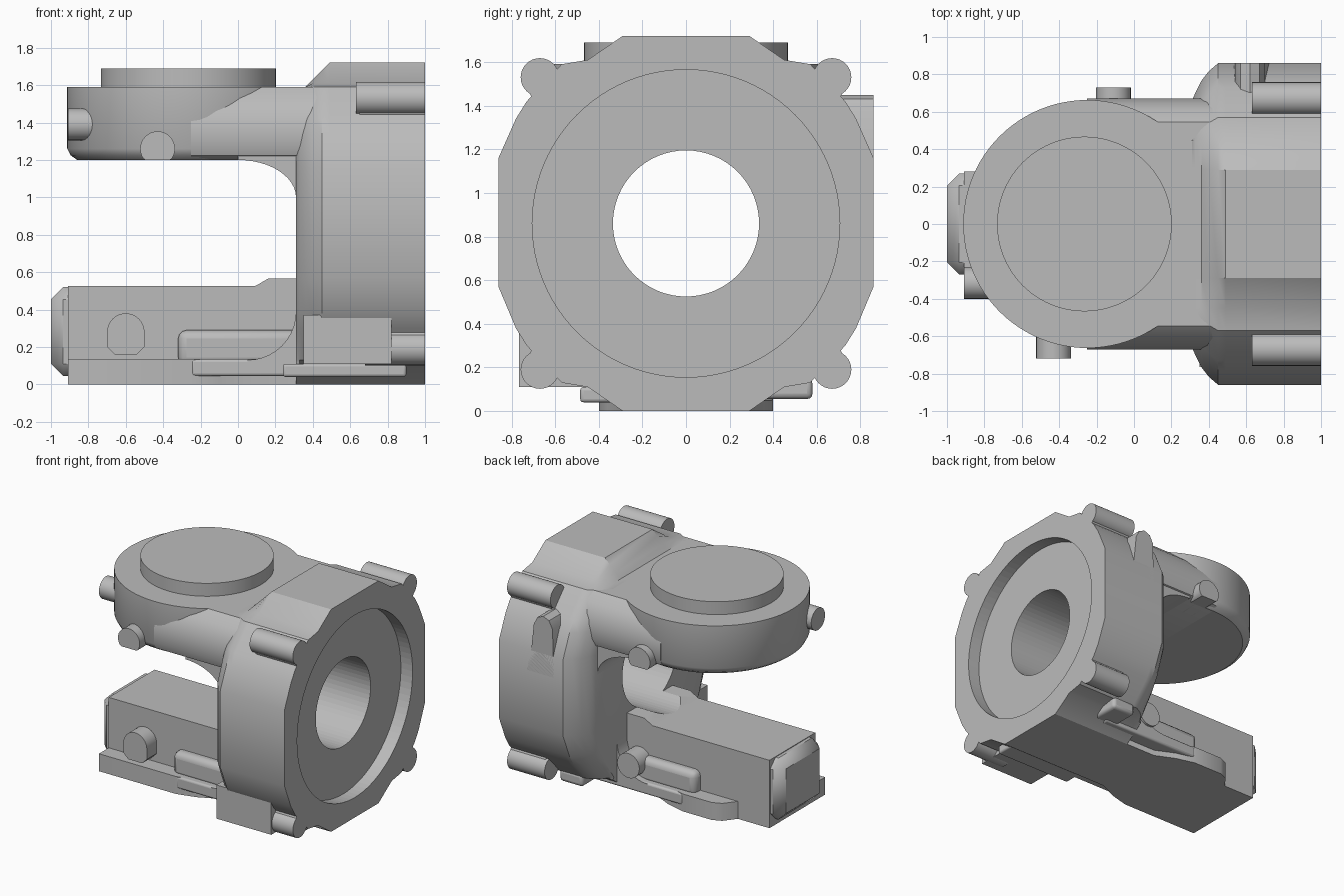
import bpy, bmesh, math
from mathutils import Vector

cube = bpy.data.objects.get("Cube")
if cube:
    bpy.data.objects.remove(cube)

grey = bpy.data.materials.new("cast_grey")
grey.use_nodes = True
tone = (0.5, 0.5, 0.5, 1)
grey.diffuse_color = tone
grey.node_tree.nodes["Principled BSDF"].inputs["Base Color"].default_value = tone


def loft(name, rings, bevel=0, segments=3):
    """Closed solid through matching rings of points."""
    bm = bmesh.new()
    loops = [[bm.verts.new(p) for p in ring] for ring in rings]
    n = len(loops[0])
    for a, b in zip(loops, loops[1:]):
        for i in range(n):
            j = (i + 1) % n
            bm.faces.new((a[i], a[j], b[j], b[i]))
    bm.faces.new(loops[0])
    bm.faces.new(loops[-1])
    bmesh.ops.recalc_face_normals(bm, faces=bm.faces)
    mesh = bpy.data.meshes.new(name)
    bm.to_mesh(mesh)
    bm.free()
    mesh.materials.append(grey)
    ob = bpy.data.objects.new(name, mesh)
    bpy.context.collection.objects.link(ob)
    if bevel:
        mod = ob.modifiers.new("rounding", "BEVEL")
        mod.width, mod.segments = bevel, segments
    return ob


def place(axis, u, v, w):
    """Point with w along the axis and u, v in the other two, in order."""
    return {"x": (w, u, v), "y": (u, w, v), "z": (u, v, w)}[axis]


def extrude(name, axis, outline, lo, hi, bevel=0, segments=3):
    return loft(name, [[place(axis, u, v, w) for u, v in outline] for w in (lo, hi)], bevel, segments)


def circle(u, v, r, n=32):
    return [(u + r * math.cos(math.tau * i / n), v + r * math.sin(math.tau * i / n)) for i in range(n)]


def cylinder(name, axis, u, v, r, lo, hi, bevel=0, n=32):
    return extrude(name, axis, circle(u, v, r, n), lo, hi, bevel)


def box(name, x, y, z, bevel=0, segments=3):
    outline = [(x[0], y[0]), (x[1], y[0]), (x[1], y[1]), (x[0], y[1])]
    return extrude(name, "z", outline, *z, bevel, segments)


def cut(target, cutter):
    cutter.hide_render = True
    cutter.hide_set(True)
    cutter.display_type = "WIRE"
    mod = target.modifiers.new("cut", "BOOLEAN")
    mod.operation, mod.object, mod.solver = "DIFFERENCE", cutter, "EXACT"


# Main housing, narrowing toward the yoke, with a sloped top step
half = [(0.29, 0), (0.45, 0.11), (0.57, 0.13), (0.73, 0.3), (0.78, 0.38), (0.86, 0.57),
        (0.86, 1.16), (0.78, 1.34), (0.73, 1.42), (0.57, 1.59), (0.45, 1.61), (0.29, 1.72)]
profile = half + [(-y, z) for y, z in reversed(half)]
stations = [(0.31, 0.77), (0.33, 0.82), (0.36, 0.89), (0.4, 0.95), (0.45, 1), (0.49, 1), (1, 1)]
rings = []
for x, s in stations:
    top = max(1.59, 1.59 + x - 0.36)
    rings.append([(x, y * (s if abs(y) > 0.5 else 1), min(z, top)) for y, z in profile])
housing = loft("housing", rings)
bore = cylinder("bore_cutter", "x", 0, 0.86, 0.335, -0.02, 1.2, n=64)
recess = cylinder("recess_cutter", "x", 0, 0.86, 0.705, 0.9, 1.2, n=96)
cut(housing, bore)
cut(housing, recess)

# Four bolt lobes at the flange corners
for side in (-1, 1):
    for level, z, start in (("upper", 1.53, 0.63), ("lower", 0.19, 0.68)):
        label = "left" if side > 0 else "right"
        cylinder(f"{level}_lobe_{label}", "x", side * 0.67, z, 0.088, start, 1)
        inner = 0.86 + (z - 0.86) * 0.93
        cylinder(f"{level}_lobe_root_{label}", "x", side * 0.63, inner, 0.09, start + 0.02, 1)

# Upper arm: round head with chamfered underside, raised cap and neck
head = [[(x, y, z) for x, y in circle(-0.25, 0, r, 96)]
        for z, r in ((1.2, 0.61), (1.225, 0.645), (1.26, 0.663), (1.59, 0.663))]
loft("upper_head", head)
cylinder("head_cap", "z", -0.265, 0, 0.467, 1.55, 1.69, n=96)
neck_half = [(0.6, 1.2), (0.65, 1.225), (0.67, 1.28), (0.67, 1.38), (0.65, 1.46), (0.61, 1.53), (0.545, 1.59)]
extrude("upper_neck", "x", neck_half + [(-y, z) for y, z in reversed(neck_half)], -0.25, 0.42)

# Curved fillet between the neck and the housing
arc = [(0.31 * math.sin(a), 1 + 0.2 * math.cos(a)) for a in (math.pi * i / 24 for i in range(13))]
fillet = extrude("neck_fillet", "y", arc + [(0.42, 1), (0.42, 1.25), (0, 1.25)], -0.64, 0.64)
cut(fillet, bore)

# Round pads on the upper arm, flush with its underside
pad = [(u, max(v, 1.2)) for u, v in circle(0, 1.26, 0.093)]
extrude("upper_front_pad", "y", [(u - 0.43, v) for u, v in pad], -0.72, -0.45)
extrude("upper_back_pad", "y", [(u - 0.11, v) for u, v in pad], 0.45, 0.73)
cylinder("upper_end_pad", "x", -0.315, 1.39, 0.085, -0.91, -0.6)

# Lower arm: beam, base plate and chamfered end
beam = box("lower_beam", (-0.91, 0.45), (-0.28, 0.28), (0.02, 0.525))
step = extrude("beam_step", "y", [(0.04, 0.5), (0.1, 0.53), (0.16, 0.565), (0.4, 0.565), (0.4, 0.5)], -0.28, 0.28)
cut(step, bore)
base = [(-0.91, -0.4), (-0.25, -0.4), (-0.1, -0.36), (0.05, -0.29), (0.95, -0.29), (0.95, 0.29),
        (0.05, 0.29), (-0.1, 0.36), (-0.25, 0.4), (-0.5, 0.4), (-0.57, 0.37), (-0.64, 0.28), (-0.91, 0.28)]
extrude("base_plate", "z", base, 0, 0.135)
box("beam_end", (-1, -0.8), (-0.27, 0.27), (0.045, 0.52), 0.065, 1)

# Ledges, ribs and curved webs along both sides of the beam
web_arc = [(0.31 - 0.26 * math.cos(a), 0.39 - 0.26 * math.sin(a))
           for a in (math.pi / 2 * (1 - i / 10) for i in range(11))]
web_arc = [(0.62 - x, z) for x, z in web_arc]
web_arc = [(0.05 + (x - 0.31), z) for x, z in web_arc]
for side, label in ((-1, "right"), (1, "left")):
    near, far = sorted((side * 0.2, side * 0.4))
    box(f"side_ledge_{label}", (-0.25, 0.6), (near, far), (0.045, 0.135), 0.015)
    extrude(f"corner_web_{label}", "y", web_arc + [(0.42, 0.39), (0.42, 0.1), (0.05, 0.1)], near, far)
    near, far = sorted((side * 0.2, side * 0.35))
    box(f"side_rib_{label}", (-0.32, 0.35), (near, far), (0.1, 0.29), 0.045)

# Round pads on the beam
boss = [(u, v) for u, v in circle(0, 0.28, 0.1) if v >= 0.28]
boss = boss + [(-0.1, 0.2), (-0.06, 0.16), (0.06, 0.16), (0.1, 0.2)]
extrude("beam_front_pad", "y", [(u - 0.6, v) for u, v in boss], -0.4, -0.2)
cylinder("beam_back_pad", "y", 0.2, 0.24, 0.095, 0.2, 0.42)

# Housing side pads and mounting feet
box("side_pad", (0.35, 0.82), (-0.765, -0.4), (0.11, 0.37))
box("front_foot", (0.24, 0.9), (-0.485, -0.25), (0.04, 0.11), 0.015)
box("back_foot", (0.48, 0.68), (0.3, 0.58), (0.055, 0.15), 0.025)
ear = [(0.53, 1.0), (0.76, 1.0), (0.72, 1.18), (0.7, 1.37), (0.67, 1.43), (0.62, 1.45), (0.57, 1.43), (0.54, 1.37)]
extrude("side_ear", "y", ear, 0.6, 0.86)

# Smooth curved faces, keep machined edges sharp
for ob in bpy.context.collection.objects:
    if ob.type == "MESH" and not ob.hide_render:
        bpy.ops.object.select_all(action="DESELECT")
        ob.select_set(True)
        bpy.context.view_layer.objects.active = ob
        bpy.ops.object.shade_smooth_by_angle(angle=math.radians(32))
